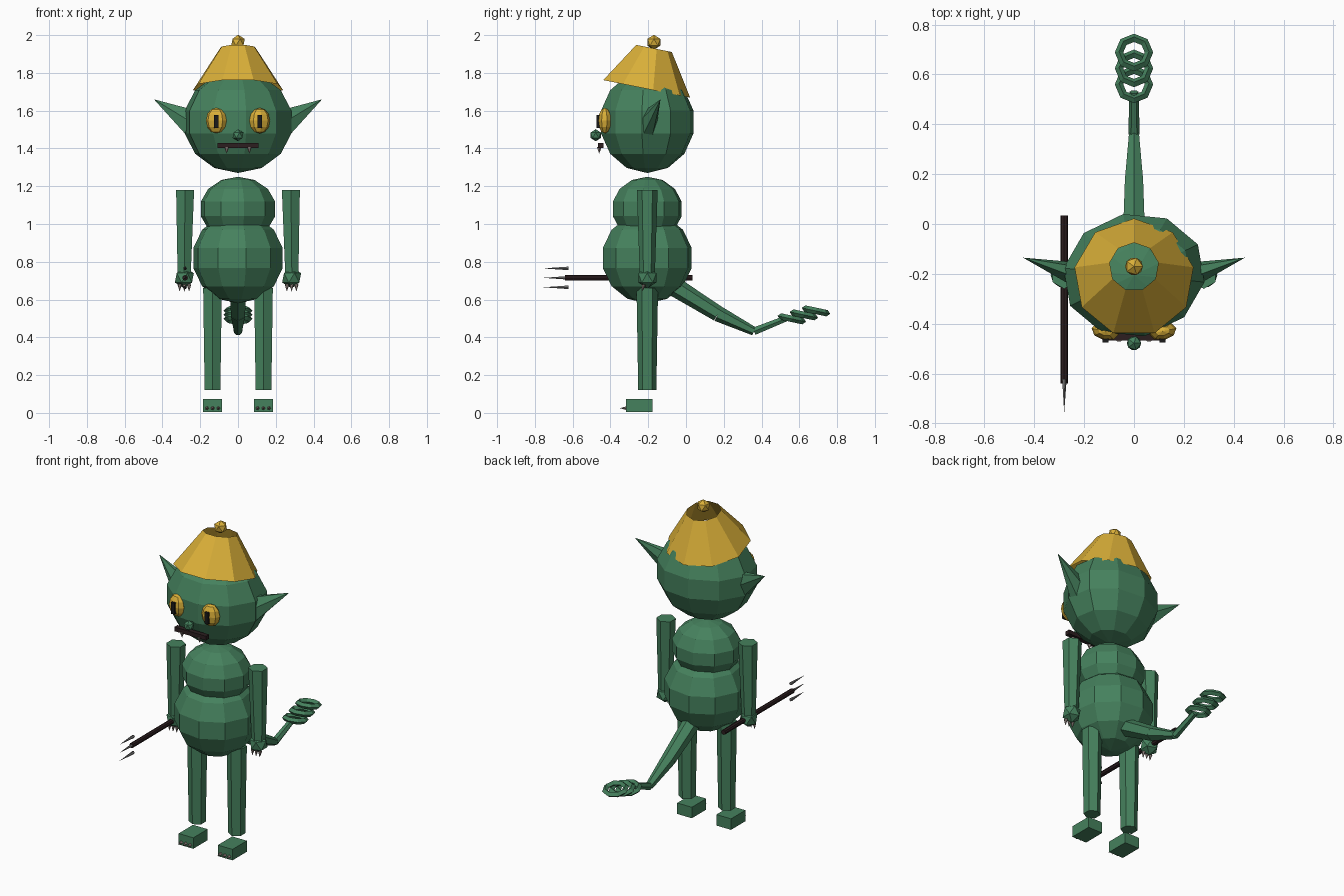
import bpy
from math import radians
from mathutils import Vector, Matrix

cube = bpy.data.objects.get("Cube")
if cube:
    bpy.data.objects.remove(cube, do_unlink=True)


def material(name, rgb):
    m = bpy.data.materials.new(name)
    m.use_nodes = True
    m.diffuse_color = (*rgb, 1)
    bsdf = next(n for n in m.node_tree.nodes if n.type == "BSDF_PRINCIPLED")
    bsdf.inputs["Base Color"].default_value = (*rgb, 1)
    return m


GREEN = material("green skin", (0.06, 0.22, 0.11))
GOLD = material("gold", (0.70, 0.43, 0.04))
BROWN = material("dark brown", (0.025, 0.013, 0.014))
BLACK = material("black", (0.01, 0.01, 0.01))
CLAW = material("claw grey", (0.27, 0.22, 0.20))
STEEL = material("steel grey", (0.16, 0.16, 0.16))


def finish(name, mat, matrix):
    """Name the new primitive, bake its transform and colour it."""
    ob = bpy.context.object
    ob.name = ob.data.name = name
    ob.data.transform(matrix)
    ob.data.materials.append(mat)
    return ob


def placed(pos, scale=(1, 1, 1), rot=Matrix()):
    return Matrix.Translation(pos) @ rot @ Matrix.Diagonal((*scale, 1))


def sphere(name, mat, pos, radii, segments=10, rings=7, turn=10):
    bpy.ops.mesh.primitive_uv_sphere_add(segments=segments, ring_count=rings, radius=1)
    return finish(name, mat, placed(pos, radii, Matrix.Rotation(radians(turn), 4, "Z")))


def ball(name, mat, pos, radius):
    bpy.ops.mesh.primitive_ico_sphere_add(subdivisions=1, radius=radius)
    return finish(name, mat, placed(pos))


def box(name, mat, pos, size):
    bpy.ops.mesh.primitive_cube_add(size=1)
    return finish(name, mat, placed(pos, size))


def limb(name, mat, a, b, r1, r2, sides=6, cap="NGON", flat=(1, 1, 1)):
    """Tapered prism from point a to point b."""
    a, b = Vector(a), Vector(b)
    d = b - a
    bpy.ops.mesh.primitive_cone_add(vertices=sides, radius1=r1, radius2=r2,
                                    depth=d.length, end_fill_type=cap)
    # Keep the prism's own y close to the world's y when it leans sideways
    z = d.normalized()
    side = Vector((0, 1, 0)) if abs(z.y) < 0.9 else Vector((1, 0, 0))
    x = side.cross(z).normalized()
    y = z.cross(x)
    rot = Matrix((x, y, z)).transposed().to_4x4()
    return finish(name, mat, placed((a + b) / 2, flat, rot))


AXIS_Y = -0.205

# Head and torso
sphere("head", GREEN, (0, AXIS_Y, 1.54), (0.295, 0.255, 0.27))
sphere("chest", GREEN, (0, AXIS_Y, 1.08), (0.205, 0.19, 0.17))
sphere("belly", GREEN, (0, AXIS_Y, 0.82), (0.245, 0.245, 0.24))

# Face
ball("nose", GREEN, (0, -0.478, 1.47), 0.032)
box("mouth", BROWN, (0, -0.452, 1.415), (0.216, 0.03, 0.026))

# Open tilted hat with a bobble
limb("hat", GOLD, (0, -0.215, 1.717), (0, -0.172, 1.93), 0.242, 0.099, 9, "NOTHING")
hat = bpy.context.object
ball("hat_bobble", GOLD, (0, -0.17, 1.962), 0.04)

# Paired parts
for s, side in ((1, "left"), (-1, "right")):
    limb(f"{side}_ear", GREEN, (s * 0.24, -0.2, 1.535), (s * 0.445, -0.135, 1.66),
         0.08, 0, 6, flat=(1, 0.6, 1))
    sphere(f"{side}_eye", GOLD, (s * 0.115, -0.43, 1.547), (0.056, 0.036, 0.068), 8, 6, s * 12)
    box(f"{side}_pupil", BLACK, (s * 0.115, -0.464, 1.543), (0.024, 0.022, 0.07))
    limb(f"{side}_fang", CLAW, (s * 0.06, -0.46, 1.408), (s * 0.06, -0.46, 1.372), 0.014, 0, 5)

    limb(f"{side}_arm", GREEN, (s * 0.28, AXIS_Y, 1.18), (s * 0.285, AXIS_Y, 0.73), 0.055, 0.04)
    ball(f"{side}_hand", GREEN, (s * 0.284, AXIS_Y, 0.715), 0.056)
    for i in (-1, 0, 1):
        x = s * 0.284 + i * 0.025
        limb(f"{side}_finger_claw", CLAW, (x, -0.225, 0.68), (x, -0.23, 0.642), 0.012, 0, 5)

    limb(f"{side}_leg", GREEN, (s * 0.135, AXIS_Y, 0.66), (s * 0.135, AXIS_Y, 0.12), 0.057, 0.048)
    box(f"{side}_foot", GREEN, (s * 0.134, -0.247, 0.04), (0.1, 0.14, 0.068))
    for i in (-1, 0, 1):
        x = s * 0.134 + i * 0.03
        limb(f"{side}_toe_claw", CLAW, (x, -0.31, 0.025), (x, -0.35, 0.025), 0.012, 0, 5)

# Tail: three bent segments ending in overlapping rings
tail = [((0, -0.08, 0.68), 0.052), ((0, 0.17, 0.525), 0.042),
        ((0, 0.36, 0.432), 0.023), ((0, 0.53, 0.5), 0.018)]
for (a, r1), (b, r2) in zip(tail, tail[1:]):
    limb("tail_segment", GREEN, a, b, r1, r2)
for i in range(3):
    bpy.ops.mesh.primitive_torus_add(major_segments=8, minor_segments=4,
                                     major_radius=0.06, minor_radius=0.017)
    finish("tail_ring", GREEN, placed((0, 0.56 + 0.064 * i, 0.498 + 0.021 * i),
                                      rot=Matrix.Rotation(radians(-12), 4, "X")))

# Fork held in the right hand
FORK_X, FORK_Z = -0.28, 0.715
limb("fork_shaft", BROWN, (FORK_X, 0.035, FORK_Z), (FORK_X, -0.64, FORK_Z), 0.015, 0.015, 8)
for dz in (-0.05, 0, 0.05):
    z = FORK_Z + dz
    limb("fork_prong", STEEL, (FORK_X, -0.622, z), (FORK_X, -0.757, z), 0.01, 0, 5)
